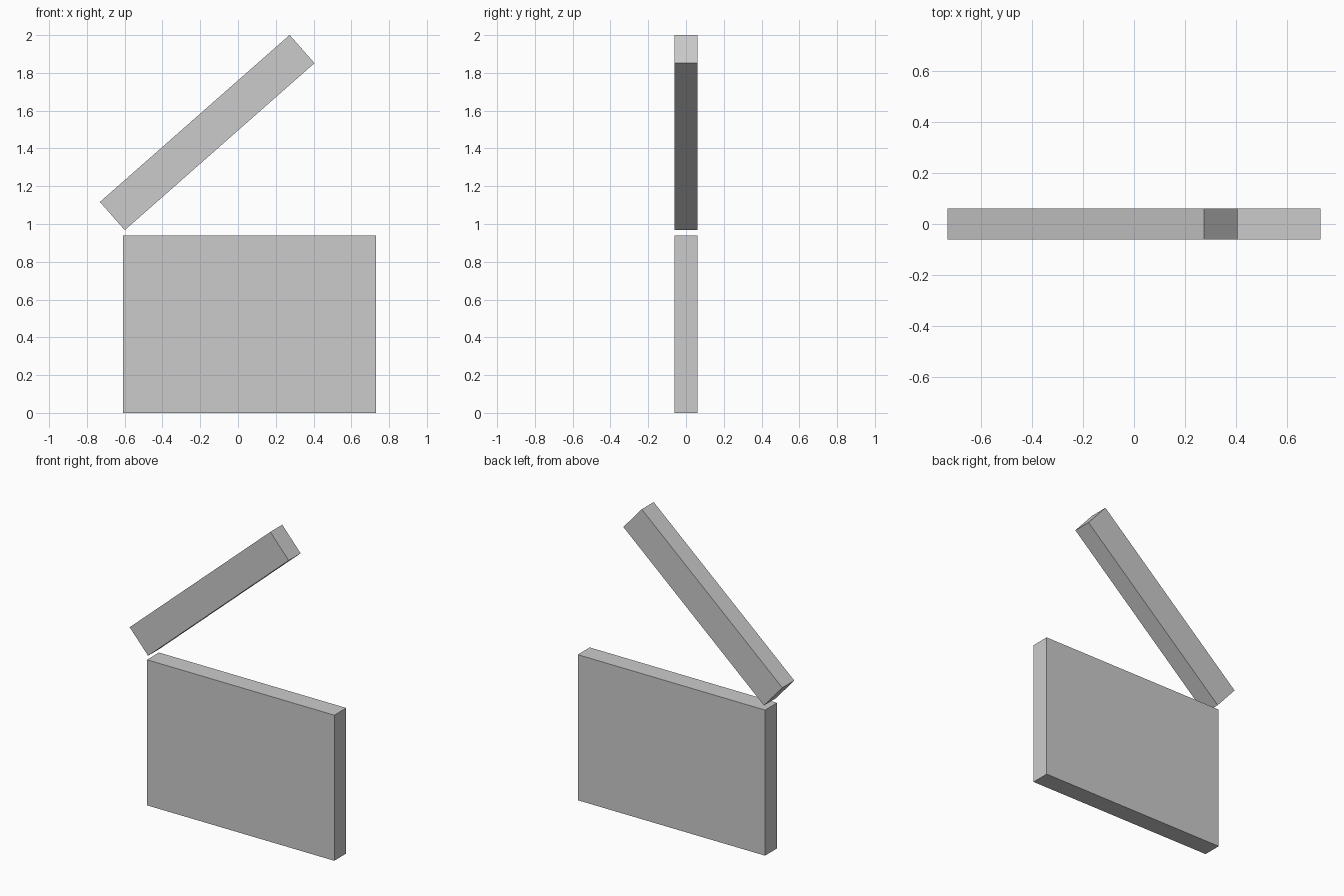
import bpy
from math import radians, cos, sin

if "Cube" in bpy.data.objects:
    bpy.data.objects.remove(bpy.data.objects["Cube"])

THICK = 0.122
LENGTH = 1.338


def box(name, centre, size, tilt=0.0):
    """Box of the given size, turned about the y axis."""
    bpy.ops.mesh.primitive_cube_add(size=1, location=centre, rotation=(0, -tilt, 0))
    ob = bpy.context.object
    ob.name = name
    ob.scale = size
    bpy.ops.object.transform_apply(location=False, rotation=True, scale=True)
    return ob


# slate board standing on the ground
box("slate_board", (0.0615, 0, 0.47), (LENGTH, THICK, 0.94))

# clap stick, opened upward from its lower left corner
tilt = radians(41.35)
width = 0.199
hinge_x, hinge_z = -0.5995, 0.9675
stick_x = hinge_x + cos(tilt) * LENGTH / 2 - sin(tilt) * width / 2
stick_z = hinge_z + sin(tilt) * LENGTH / 2 + cos(tilt) * width / 2
box("clap_stick", (stick_x, 0, stick_z), (LENGTH, THICK, width), tilt)
